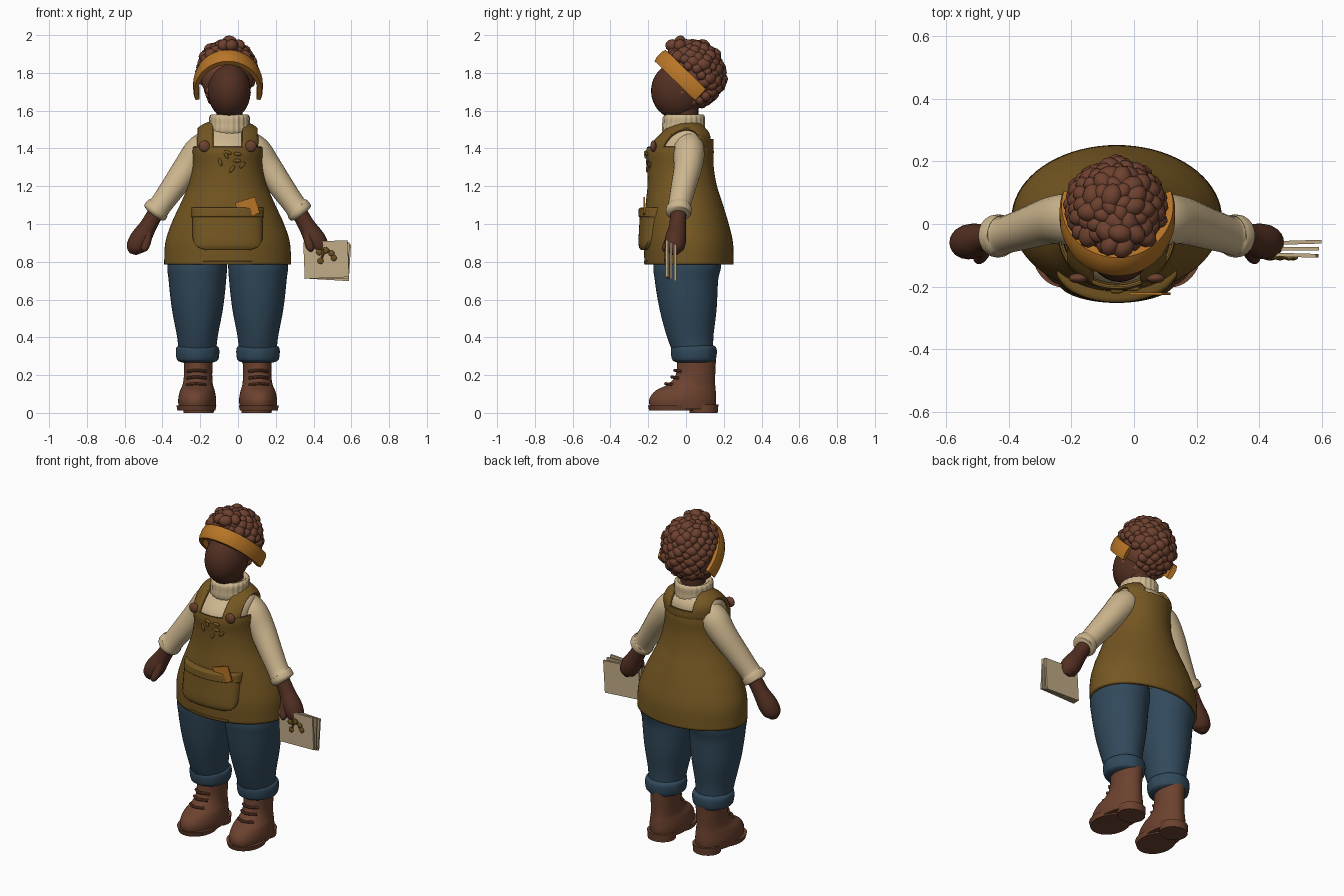
import bpy, bmesh, math, random
from mathutils import Vector, Matrix

random.seed(4)
if "Cube" in bpy.data.objects:
    bpy.data.objects.remove(bpy.data.objects["Cube"])
CX = -0.055  # middle of the figure


def material(name, code):
    srgb = [int(code[i:i + 2], 16) / 255 for i in (0, 2, 4)]
    col = [c / 12.92 if c < 0.04 else ((c + 0.055) / 1.055) ** 2.4 for c in srgb] + [1]
    m = bpy.data.materials.new(name)
    m.use_nodes = True
    m.diffuse_color = col
    bsdf = m.node_tree.nodes["Principled BSDF"]
    bsdf.inputs["Base Color"].default_value = col
    bsdf.inputs["Roughness"].default_value = 0.8
    return m


OLIVE = material("olive canvas", "755722")
CREAM = material("cream knit", "CDB68E")
DENIM = material("blue denim", "31495B")
SKIN = material("dark skin", "522F22")
HAIR = material("brown hair", "6D412F")
LEATHER = material("brown leather", "6C422F")
ORANGE = material("orange cloth", "B87526")
PAPER = material("paper", "C2AC88")
GOLD = material("dull gold", "6E5220")


def finish(name, bm, mat, angle=40):
    bmesh.ops.recalc_face_normals(bm, faces=bm.faces[:])
    me = bpy.data.meshes.new(name)
    bm.to_mesh(me)
    bm.free()
    me.materials.append(mat)
    ob = bpy.data.objects.new(name, me)
    bpy.context.collection.objects.link(ob)
    bpy.ops.object.select_all(action='DESELECT')
    ob.select_set(True)
    bpy.context.view_layer.objects.active = ob
    bpy.ops.object.shade_smooth_by_angle(angle=math.radians(angle))
    return ob


def smooth(rows, steps=6):
    """Catmull-Rom interpolation through rows of numbers."""
    pts = [Vector(r) for r in rows]
    out = []
    for i in range(len(pts) - 1):
        a, b, c, d = pts[max(i - 1, 0)], pts[i], pts[i + 1], pts[min(i + 2, len(pts) - 1)]
        for k in range(steps):
            t = k / steps
            out.append(0.5 * (2 * b + (c - a) * t + (2 * a - 5 * b + 4 * c - d) * t * t
                              + (3 * b - a - 3 * c + d) * t ** 3))
    return out + [pts[-1]]


def skin_rings(rings, caps=True):
    bm = bmesh.new()
    vs = [[bm.verts.new(p) for p in r] for r in rings]
    n = len(rings[0])
    for lo, hi in zip(vs, vs[1:]):
        for i in range(n):
            bm.faces.new((lo[i], lo[(i + 1) % n], hi[(i + 1) % n], hi[i]))
    if caps:
        bm.faces.new(vs[0])
        bm.faces.new(vs[-1])
    return bm


def stack(rows, n=48, ripple=0, count=22, caps=True):
    """Ellipses stacked upward from rows of z, x centre, half width, y front, y back."""
    rings = []
    for z, x, a, f, b in smooth(rows):
        ring = []
        for i in range(n):
            t = math.tau * i / n
            k = 1 + ripple * math.cos(count * t)
            ring.append((x + a * k * math.cos(t), (f + b) / 2 + (b - f) / 2 * k * math.sin(t), z))
        rings.append(ring)
    return skin_rings(rings, caps)


def tube(rows, n=20):
    """Round sweep along rows of x, y, z, radius."""
    pts = smooth(rows)
    rings = []
    for i, p in enumerate(pts):
        d = (pts[min(i + 1, len(pts) - 1)] - pts[max(i - 1, 0)]).to_3d().normalized()
        u = d.cross(Vector((0, 1, 0.01))).normalized()
        v = d.cross(u)
        rings.append([p.to_3d() + p[3] * (u * math.cos(math.tau * k / n) + v * math.sin(math.tau * k / n))
                      for k in range(n)])
    return skin_rings(rings)


def ball(name, loc, size, mat, rot=(0, 0, 0)):
    bm = bmesh.new()
    bmesh.ops.create_uvsphere(bm, u_segments=32, v_segments=20, radius=1)
    ob = finish(name, bm, mat)
    ob.location, ob.scale, ob.rotation_euler = loc, size, rot
    return ob


# Torso shape shared by shirt and apron: z, half width, front, back
BODY = [(0.785, .322, -.205, .238), (0.9, .316, -.21, .235), (1.0, .284, -.205, .212), (1.1, .238, -.2, .182),
        (1.2, .196, -.19, .15), (1.3, .174, -.19, .133), (1.4, .174, -.195, .133), (1.47, .17, -.14, .128),
        (1.515, .13, -.085, .095), (1.54, .07, -.05, .06)]


def body_rows(grow):
    return [(z, CX, a + grow, f - grow, b + grow) for z, a, f, b in BODY]


def front_y(dx, z):
    r = min(smooth(BODY, 12), key=lambda q: abs(q[0] - z))
    a, f, b = r[1] + .012, r[2] - .012, r[3] + .012
    return (f + b) / 2 - (b - f) / 2 * math.sqrt(max(0, 1 - (dx / a) ** 2))


finish("shirt_body", stack(body_rows(-.008)[1:]), CREAM)

# Apron: shell with neckline and straps cut by clean planes
bm = stack(body_rows(.005), n=72, caps=False)
for co, no in [((CX + s * w, 0, 0), (1, 0, 0)) for s in (-1, 1) for w in (.077, .152)] + \
              [((0, 0, h), (0, 0, 1)) for h in (1.4, 1.45)] + [((0, .02, 0), (0, 1, 0))]:
    bmesh.ops.bisect_plane(bm, geom=bm.verts[:] + bm.edges[:] + bm.faces[:], plane_co=co, plane_no=no)
cut = []
for f in bm.faces:
    c = f.calc_center_median()
    strap = .077 < abs(c.x - CX) < .152
    if c.z > 1.4 and not strap and not (c.y > .02 and c.z < 1.45 and abs(c.x - CX) < .152):
        cut.append(f)
bmesh.ops.delete(bm, geom=cut, context='FACES')
apron = finish("apron", bm, OLIVE)
mod = apron.modifiers.new("cloth thickness", 'SOLIDIFY')
mod.thickness, mod.offset = .018, 0


def patch(name, half, z0, z1, off, corner, mat):
    """Padded panel that follows the apron front."""
    rings, n = [], 24
    for j in range(17):
        z = z0 + (z1 - z0) * j / 16
        h = max(0, corner - (z - z0))
        w = half - corner + math.sqrt(max(0, corner ** 2 - h ** 2)) if corner else half
        pad = off * (1 - abs(2 * j / 16 - 1) ** 10 * .4)
        xs = [w * (2 * i / n - 1) for i in range(n + 1)]
        outer = [(CX + x, front_y(x, z) - pad * (1 - .5 * abs(x / half) ** 10), z) for x in xs]
        inner = [(CX + x, front_y(x, z) + .015, z) for x in reversed(xs)]
        rings.append(outer + inner)
    return finish(name, skin_rings(rings), mat, 50)


patch("pocket", .185, .862, 1.075, .03, .07, OLIVE)
patch("pocket_band", .19, 1.035, 1.088, .037, 0, OLIVE)
patch("apron_hem", .13, .79, .803, .006, 0, OLIVE)


def slab(name, size, loc, mat, rot=(0, 0, 0)):
    bm = bmesh.new()
    bmesh.ops.create_cube(bm, size=1)
    bmesh.ops.scale(bm, vec=size, verts=bm.verts)
    ob = finish(name, bm, mat, 30)
    ob.location, ob.rotation_euler = loc, rot
    return ob


slab("pocket_envelope", (.11, .008, .09), (.05, -.222, 1.085), ORANGE, (0, -.3, 0))

# Stitched sprig on the bib
for k in range(7):
    dx, z = .02 + .075 * math.cos(k * 2.4) * (.4 + k / 10), 1.335 + .045 * math.sin(k * 2.4)
    ball("sprig_leaf", (CX + dx, front_y(dx, z) - .004, z), (.022, .008, .009), OLIVE, (0, k * 1.1, 0))

# Collar, neck and head
finish("collar", stack([(1.455, CX + .01, .085, -.105, .085), (1.49, CX + .01, .108, -.125, .1),
                        (1.53, CX + .01, .106, -.125, .1), (1.565, CX + .01, .106, -.122, .1),
                        (1.58, CX + .01, .094, -.105, .088), (1.57, CX + .01, .08, -.09, .075)],
                       n=132, ripple=.018), CREAM, 60)
finish("neck", stack([(1.5, CX + .01, .07, -.075, .065), (1.66, CX + .01, .07, -.075, .065)]), SKIN)
ball("head", (-.046, -.045, 1.705), (.113, .14, .15), SKIN)

# Hair: trimmed cap covered with curls, split by the sloping band
C, N, D = Vector((-.053, .03, 1.73)), Vector((0, .697, .717)), Vector((0, .717, -.697))
HC, HR = Vector((-.058, .035, 1.79)), Vector((.14, .145, .163))
bm = bmesh.new()
bmesh.ops.create_uvsphere(bm, u_segments=40, v_segments=24, radius=1,
                          matrix=Matrix.Translation(HC) @ Matrix.Diagonal((*HR, 1)))
res = bmesh.ops.bisect_plane(bm, geom=bm.verts[:] + bm.edges[:] + bm.faces[:], plane_co=C - N * .085,
                             plane_no=N, clear_inner=True)
bmesh.ops.holes_fill(bm, edges=[e for e in bm.edges if e.is_boundary])
finish("hair_cap", bm, HAIR)
spots = []
for i in range(190):
    z, t = 1 - 2 * (i + .5) / 190, i * 2.39996
    r = math.sqrt(1 - z * z)
    p = HC + Vector((r * math.cos(t) * HR.x, r * math.sin(t) * HR.y, z * HR.z))
    s, along = (p - C).dot(N), (p - C).dot(D)
    if s > -.095 and not (abs(s) < .055 and along < .07):
        spots.append((p, random.uniform(.026, .04) if s > 0 else .026))
spots += [(Vector((-.045 + .045 * math.cos(k), -.03 + .045 * math.sin(k), 1.945)), .035) for k in range(6)]
spots.append((Vector((-.045, -.03, 1.965)), .035))
bm = bmesh.new()
for p, r in spots:
    turn = Matrix.Rotation(random.uniform(0, 6), 4, 'Z') @ Matrix.Diagonal((1.15, .9, .95, 1))
    bmesh.ops.create_icosphere(bm, subdivisions=2, radius=r, matrix=Matrix.Translation(p) @ turn)
finish("hair_curls", bm, HAIR, 60)
rings = []
for k in range(41):
    t = math.radians(-106 + 212 * k / 40)
    out = Vector((math.sin(t), 0, 0)) * .178 - D * math.cos(t) * .232
    rings.append([C + out * g + N * w for g, w in
                  ((.88, -.042), (1, -.042), (1.035, -.02), (1.035, .02), (1, .042), (.88, .042))])
finish("headband", skin_rings(rings), ORANGE)

for side, s in (("right", -1), ("left", 1)):
    # Arms and hands
    def arm(rows):
        return tube([(CX + s * x, y, z, r) for x, y, z, r in rows])
    finish(side + "_sleeve", arm([(.1, .015, 1.425, .075), (.15, .015, 1.38, .084), (.212, .01, 1.3, .075),
                                  (.29, -.015, 1.19, .066), (.355, -.035, 1.1, .06), (.372, -.037, 1.08, .068),
                                  (.388, -.04, 1.058, .066), (.394, -.04, 1.05, .045)]), CREAM)
    finish(side + "_hand", arm([(.38, -.04, 1.06, .042), (.42, -.045, .99, .045), (.462, -.055, .92, .056),
                                (.49, -.06, .87, .048), (.5, -.06, .84, .018)]), SKIN)
    finish(side + "_thumb", arm([(.425, -.065, .96, .028), (.428, -.09, .91, .024), (.44, -.11, .87, .019),
                                 (.445, -.115, .855, .006)]), SKIN)
    # Strap button
    dx = s * .123
    ball(side + "_button", (CX + dx, front_y(dx, 1.41) - .012, 1.412), (.03, .016, .03), LEATHER)
    # Trouser leg with rolled cuff
    X = CX + s * .16
    finish(side + "_trouser_leg", stack([(.3, X, .098, -.06, .145), (.4, X, .107, -.1, .145),
                                         (.55, X, .135, -.14, .162), (.7, X, .152, -.165, .17),
                                         (.8, X, .156, -.17, .185), (.95, X - s * .02, .12, -.12, .14)]), DENIM)
    finish(side + "_trouser_cuff", stack([(.268, X, .085, -.05, .135), (.28, X, .108, -.072, .156),
                                          (.315, X, .115, -.08, .163), (.345, X, .112, -.078, .16),
                                          (.358, X, .095, -.06, .145)], ripple=.008, count=9), DENIM)
    # Boot: upper, sole, heel and laces, toes turned out slightly
    parts = [finish(side + "_boot", stack([(.02, 0, .096, -.19, .155), (.07, 0, .1, -.195, .16),
                                           (.115, 0, .092, -.165, .158), (.15, 0, .08, -.1, .155),
                                           (.2, 0, .075, -.055, .155), (.3, 0, .077, -.045, .16)]), LEATHER),
             finish(side + "_sole", stack([(.012, 0, .1, -.195, .05), (.04, 0, .106, -.203, .05)]), LEATHER),
             finish(side + "_heel", stack([(0, 0, .08, .02, .168), (.045, 0, .083, .015, .172)]), LEATHER)]
    for k in range(3):
        z, y = .15 + .035 * k, (-.108, -.076, -.06)[k]
        parts.append(finish(side + "_lace", tube([(-.05, y + .03, z, .008), (0, y, z + .005, .008),
                                                  (.05, y + .03, z, .008)], 8), LEATHER))
    for ob in parts:
        ob.location.x = CX + s * .16
        ob.rotation_euler.z = s * .07

# Stack of cards in the left hand, with a small sprig on the front card
for k in range(3):
    slab("card", (.235, .012, .195), (.467 + .004 * k, -.098 + .019 * k, .812 - .005 * k), PAPER,
         (0, -.04 + .05 * k, .03 * (k - 1)))
for dx, dz in ((-.035, .025), (.03, .02), (-.028, -.02), (.042, -.005), (0, .035)):
    ball("card_berry", (.465 + dx, -.108, .825 + dz), (.016, .008, .016), GOLD)
    finish("card_stem", tube([(.465, -.107, .875, .006), (.465 + dx / 2, -.108, .85 + dz / 2, .006),
                              (.465 + dx, -.107, .825 + dz, .006)], 8), GOLD)
